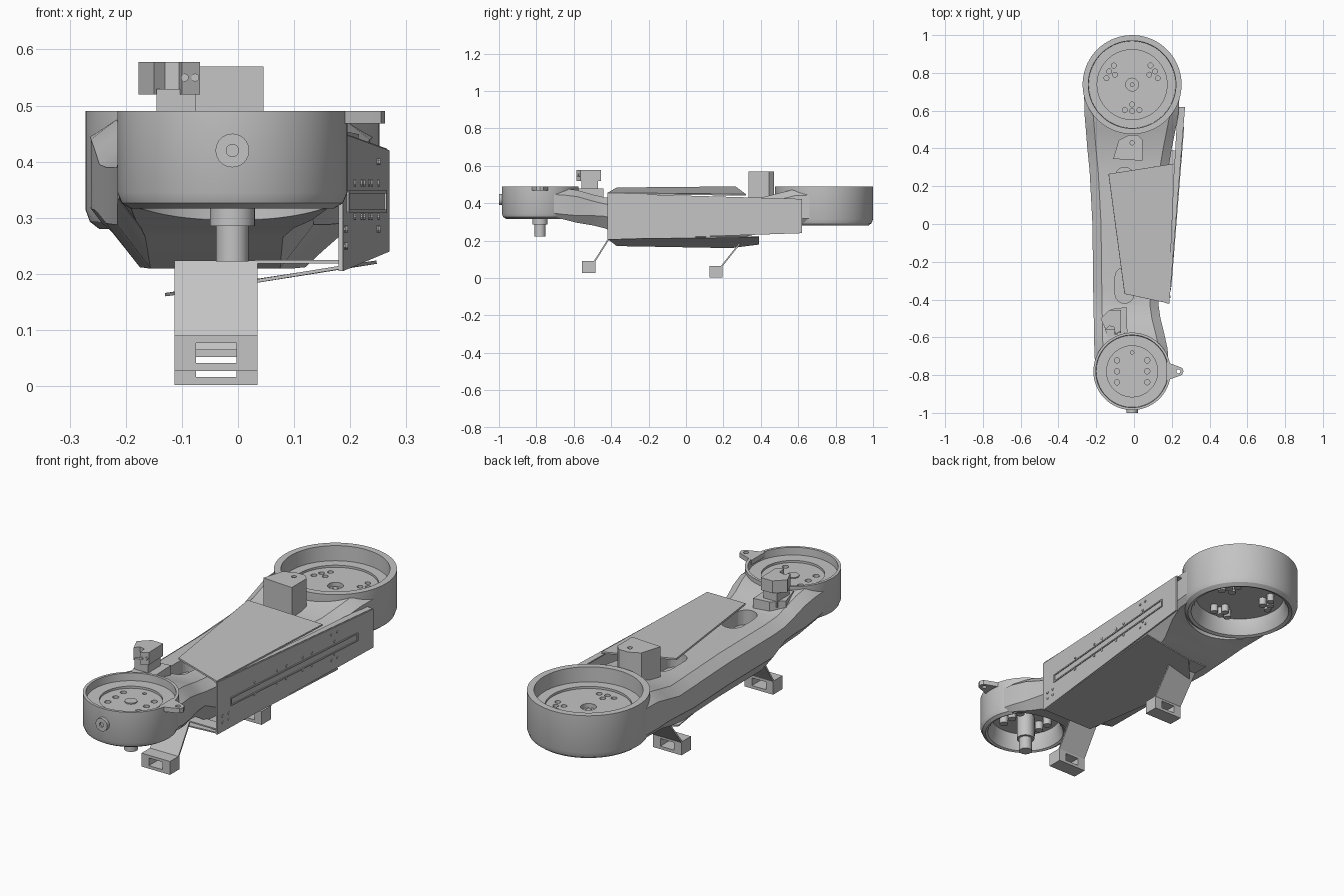
import bpy, bmesh, math
from mathutils import Vector, Matrix

if "Cube" in bpy.data.objects:
    bpy.data.objects.remove(bpy.data.objects["Cube"], do_unlink=True)

grey = bpy.data.materials.new("light_grey_metal")
grey.use_nodes = True
grey.diffuse_color = (0.55, 0.55, 0.55, 1)
grey.node_tree.nodes["Principled BSDF"].inputs["Base Color"].default_value = (0.55, 0.55, 0.55, 1)

CX = -0.01
BIG, SMALL = 0.738, -0.78


def finish(name, bm, smooth=False):
    bmesh.ops.recalc_face_normals(bm, faces=bm.faces)
    mesh = bpy.data.meshes.new(name)
    bm.to_mesh(mesh)
    bm.free()
    mesh.materials.append(grey)
    obj = bpy.data.objects.new(name, mesh)
    bpy.context.collection.objects.link(obj)
    if smooth:
        shade(obj)
    return obj


def shade(obj):
    bpy.ops.object.select_all(action="DESELECT")
    obj.select_set(True)
    bpy.context.view_layer.objects.active = obj
    bpy.ops.object.shade_smooth_by_angle(angle=math.radians(32))


def prism(name, outline, z0, z1):
    bm = bmesh.new()
    face = bm.faces.new([bm.verts.new((x, y, z0)) for x, y in outline])
    top = bmesh.ops.extrude_face_region(bm, geom=[face])["geom"]
    bmesh.ops.translate(bm, vec=(0, 0, z1 - z0),
                        verts=[v for v in top if isinstance(v, bmesh.types.BMVert)])
    return finish(name, bm)


def slab(name, corners, thick=0.008):
    """Thin flat plate through the given corners, thickened both ways."""
    bm = bmesh.new()
    face = bm.faces.new([bm.verts.new(c) for c in corners])
    face.normal_update()
    n = face.normal.copy() * thick
    bmesh.ops.translate(bm, vec=-n / 2, verts=bm.verts)
    top = bmesh.ops.extrude_face_region(bm, geom=[face])["geom"]
    bmesh.ops.translate(bm, vec=n, verts=[v for v in top if isinstance(v, bmesh.types.BMVert)])
    return finish(name, bm)


def rods(name, items, seg=20):
    """Cylinders between pairs of points, as one mesh."""
    bm = bmesh.new()
    for a, b, r in items:
        a, b = Vector(a), Vector(b)
        rot = (b - a).to_track_quat("Z", "Y").to_matrix().to_4x4()
        bmesh.ops.create_cone(bm, cap_ends=True, segments=seg, radius1=r, radius2=r,
                              depth=(b - a).length, matrix=Matrix.Translation((a + b) / 2) @ rot)
    return finish(name, bm, True)


def lathe(name, profile, y):
    bm = bmesh.new()
    verts = [bm.verts.new((r, 0, z)) for r, z in profile]
    edges = [bm.edges.new(p) for p in zip(verts, verts[1:])]
    bmesh.ops.spin(bm, geom=verts + edges, cent=(0, 0, 0), axis=(0, 0, 1),
                   angle=2 * math.pi, steps=72)
    bmesh.ops.remove_doubles(bm, verts=bm.verts, dist=0.0005)
    bmesh.ops.translate(bm, vec=(CX, y, 0), verts=bm.verts)
    return finish(name, bm, True)


def cut(obj, cutter):
    cutter.hide_render = True
    mod = obj.modifiers.new("cut", "BOOLEAN")
    mod.operation, mod.solver, mod.object = "DIFFERENCE", "EXACT", cutter
    bpy.context.view_layer.objects.active = obj
    bpy.ops.object.modifier_apply(modifier=mod.name)
    bpy.data.objects.remove(cutter, do_unlink=True)
    shade(obj)


def capsule(x, y0, y1, r):
    arc = [math.pi * i / 12 for i in range(13)]
    return ([(x + r * math.cos(a), y1 + r * math.sin(a)) for a in arc]
            + [(x - r * math.cos(a), y0 - r * math.sin(a)) for a in arc])


# Arm body: lofted sections (y, left x, right x, bottom z, top z, bottom chamfer)
stations = [(-0.78, -0.205, 0.185, 0.33, 0.482, 0.02), (-0.66, -0.21, 0.178, 0.315, 0.48, 0.02),
            (-0.58, -0.212, 0.16, 0.295, 0.47, 0.03), (-0.5, -0.213, 0.14, 0.282, 0.447, 0.04),
            (-0.43, -0.215, 0.13, 0.265, 0.43, 0.05), (-0.34, -0.216, 0.135, 0.21, 0.425, 0.06),
            (0.0, -0.22, 0.16, 0.21, 0.425, 0.06), (0.28, -0.235, 0.18, 0.212, 0.425, 0.06),
            (0.4, -0.247, 0.2, 0.24, 0.43, 0.05), (0.5, -0.255, 0.22, 0.275, 0.455, 0.03),
            (0.58, -0.262, 0.235, 0.29, 0.475, 0.02), (0.74, -0.265, 0.245, 0.295, 0.482, 0.02)]
bm = bmesh.new()
rings = []
for y, xl, xr, zb, zt, c in stations:
    t = 0.035
    pts = [(xl + c, zb), (xr - c, zb), (xr, zb + c * 1.3), (xr, zt - t), (xr - t * 1.3, zt),
           (xl + t * 1.3, zt), (xl, zt - t), (xl, zb + c * 1.3)]
    rings.append([bm.verts.new((x, y, z)) for x, z in pts])
for a, b in zip(rings, rings[1:]):
    for i in range(8):
        j = (i + 1) % 8
        bm.faces.new((a[i], a[j], b[j], b[i]))
bm.faces.new(rings[0])
bm.faces.new(rings[-1])
arm = finish("arm_body", bm, True)
cut(arm, rods("hub_cutter", [((CX, BIG, 0), (CX, BIG, 1), 0.25),
                             ((CX, SMALL, 0), (CX, SMALL, 1), 0.198)], 72))
for y0, y1 in ((-0.37, -0.28), (0.15, 0.25)):
    cut(arm, prism("slot_cutter", capsule(-0.05, y0, y1, 0.05), 0.36, 0.6))

# Hub rings with a recessed web on both faces
big = lathe("large_hub", [(0, 0.41), (0.185, 0.41), (0.185, 0.42), (0.23, 0.42), (0.232, 0.49),
                          (0.262, 0.49), (0.262, 0.315), (0.254, 0.293), (0.237, 0.28),
                          (0.222, 0.286), (0.205, 0.32), (0.2, 0.36), (0, 0.36)], BIG)
small = lathe("small_hub", [(0, 0.445), (0.135, 0.445), (0.135, 0.455), (0.19, 0.455),
                            (0.192, 0.49), (0.205, 0.49), (0.205, 0.345), (0.197, 0.326),
                            (0.182, 0.317), (0.172, 0.322), (0.158, 0.36), (0.155, 0.4),
                            (0, 0.4)], SMALL)


# Bolt patterns
def around(y, r, degrees):
    a = math.radians(degrees)
    return CX + r * math.cos(a), y + r * math.sin(a)


big_spots = [around(BIG, r, base + d) for base in (30, 150, 270)
             for r, d in ((0.14, -16), (0.14, 0), (0.14, 16), (0.105, 0))]
small_spots = [(CX + s * 0.08, SMALL + d) for s in (-1, 1) for d in (-0.058, 0, 0.058)]
cut(big, rods("hole_cutter", [((x, y, 0.2), (x, y, 0.6), 0.013) for x, y in big_spots]
              + [((CX, BIG, 0.39), (CX, BIG, 0.6), 0.034)]))
cut(small, rods("hole_cutter", [((x, y, 0.2), (x, y, 0.6), 0.014) for x, y in small_spots]
                + [((CX, SMALL + 0.1, 0.42), (CX, SMALL + 0.1, 0.6), 0.009)]))
rods("large_hub_bolts", [((x, y, 0.325), (x, y, 0.38), 0.017) for x, y in big_spots])
rods("small_hub_bolts", [((x, y, 0.36), (x, y, 0.42), 0.019) for x, y in small_spots])
rods("hub_centres", [((CX, SMALL, 0.44), (CX, SMALL, 0.45), 0.027),
                     ((CX, BIG, 0.38), (CX, BIG, 0.4), 0.012)])
rods("lower_shaft", [((CX, SMALL, 0.285), (CX, SMALL, 0.42), 0.04),
                     ((CX, SMALL, 0.222), (CX, SMALL, 0.3), 0.029)], 32)

# Front knob and side lug
knob = rods("front_knob", [((CX, -0.96, 0.42), (CX, -1.0, 0.42), 0.03)], 32)
cut(knob, rods("knob_cutter", [((CX, -0.992, 0.42), (CX, -1.1, 0.42), 0.011)]))
lug = prism("side_lug", [(0.17, -0.83), (0.235, -0.806), (0.255, -0.798), (0.262, -0.78),
                         (0.255, -0.762), (0.235, -0.754), (0.17, -0.73)], 0.468, 0.49)
cut(lug, rods("lug_cutter", [((0.235, SMALL, 0.4), (0.235, SMALL, 0.6), 0.011)]))


# Side panel with raised slot rails and screws
def on_panel(y, z, out=0.0):
    return Vector((0.183 + (y + 0.42) * 0.08 + out, y, z))


slab("side_panel", [on_panel(-0.42, 0.205), on_panel(0.62, 0.24),
                    on_panel(0.62, 0.42), on_panel(-0.42, 0.45)])
for z in (0.312, 0.346):
    slab("slot_rail", [on_panel(-0.33, z - 0.003, 0.004), on_panel(0.51, z - 0.003, 0.004),
                       on_panel(0.51, z + 0.003, 0.004), on_panel(-0.33, z + 0.003, 0.004)])
for y in (-0.33, 0.51):
    slab("slot_end", [on_panel(y - 0.004, 0.31, 0.004), on_panel(y + 0.004, 0.31, 0.004),
                      on_panel(y + 0.004, 0.348, 0.004), on_panel(y - 0.004, 0.348, 0.004)])
screws = [(y, z) for y in (-0.17, -0.02, 0.04, 0.15, 0.21, 0.36) for z in (0.302, 0.362)]
screws += [(y, z) for y in (-0.385, -0.345) for z in (0.25, 0.28)]
screws += [(y, z) for y in (0.34, 0.38) for z in (0.28, 0.4)]
rods("panel_screws", [(on_panel(y, z), on_panel(y, z, 0.007), 0.006) for y, z in screws], 10)
slab("panel_flange", [on_panel(-0.42, 0.45), on_panel(0.62, 0.42),
                      on_panel(0.62, 0.42, -0.035), on_panel(-0.42, 0.45, -0.01)], 0.006)

# Tilted top cover and bottom plate
slab("top_cover", [(0.183, -0.42, 0.452), (0.215, 0.32, 0.445),
                   (-0.135, 0.265, 0.486), (-0.05, -0.37, 0.48)])
slab("bottom_plate", [(0.185, -0.42, 0.212), (0.247, 0.39, 0.221), (0.0, 0.39, 0.182),
                      (-0.13, 0.24, 0.163), (-0.05, -0.37, 0.174)], 0.006)

# Two hanging feet: sloped strip, hollow block and mounting tab
for label, y, z, top_y, top_z in (("front", -0.52, 0.027, -0.405, 0.222),
                                  ("rear", 0.16, 0.002, 0.295, 0.195)):
    x0, x1 = -0.113, 0.035
    slab(label + "_leg", [(x0, y + 0.03, z + 0.06), (x1, y + 0.03, z + 0.06),
                          (x1, top_y, top_z), (x0, top_y, top_z)])
    slab(label + "_leg_tab", [(x0, top_y, top_z), (x1, top_y, top_z),
                              (x1, top_y + 0.08, top_z), (x0, top_y + 0.08, top_z)], 0.006)
    foot = prism(label + "_foot", [(x0, y - 0.035), (x1, y - 0.035),
                                   (x1, y + 0.035), (x0, y + 0.035)], z, z + 0.063)
    cut(foot, prism("window_cutter", [(-0.075, y - 0.1), (-0.003, y - 0.1),
                                      (-0.003, y + 0.1), (-0.075, y + 0.1)], z + 0.014, z + 0.05))
slab("front_leg_brace", [(0.03, -0.41, 0.222), (0.185, -0.41, 0.222),
                         (0.185, -0.35, 0.222), (0.03, -0.35, 0.222)], 0.006)

# Sensor head on the front neck
prism("sensor_pad", [(-0.17, -0.5), (-0.12, -0.45), (-0.04, -0.44),
                     (-0.035, -0.575), (-0.14, -0.6)], 0.42, 0.478)
prism("sensor_stem", [(-0.145, -0.56), (-0.075, -0.56), (-0.075, -0.47), (-0.145, -0.47)],
      0.45, 0.53)
prism("sensor_head", [(-0.177, -0.5), (-0.13, -0.455), (-0.07, -0.455), (-0.068, -0.565),
                      (-0.1, -0.585), (-0.105, -0.545), (-0.13, -0.54), (-0.15, -0.56)],
      0.52, 0.578)
rods("sensor_lenses", [((x, -0.55, 0.55), (x, y, 0.55), 0.007)
                       for x, y in ((-0.095, -0.586), (-0.076, -0.576))], 16)

# Rear block against the large hub
post = prism("rear_block", [(-0.11, 0.345), (0.045, 0.335), (0.045, 0.445), (0.02, 0.47),
                            (-0.03, 0.47), (-0.08, 0.445)], 0.4, 0.57)
cut(post, rods("post_cutter", [((CX, 0.43, 0.54), (CX, 0.43, 0.7), 0.011)]))
